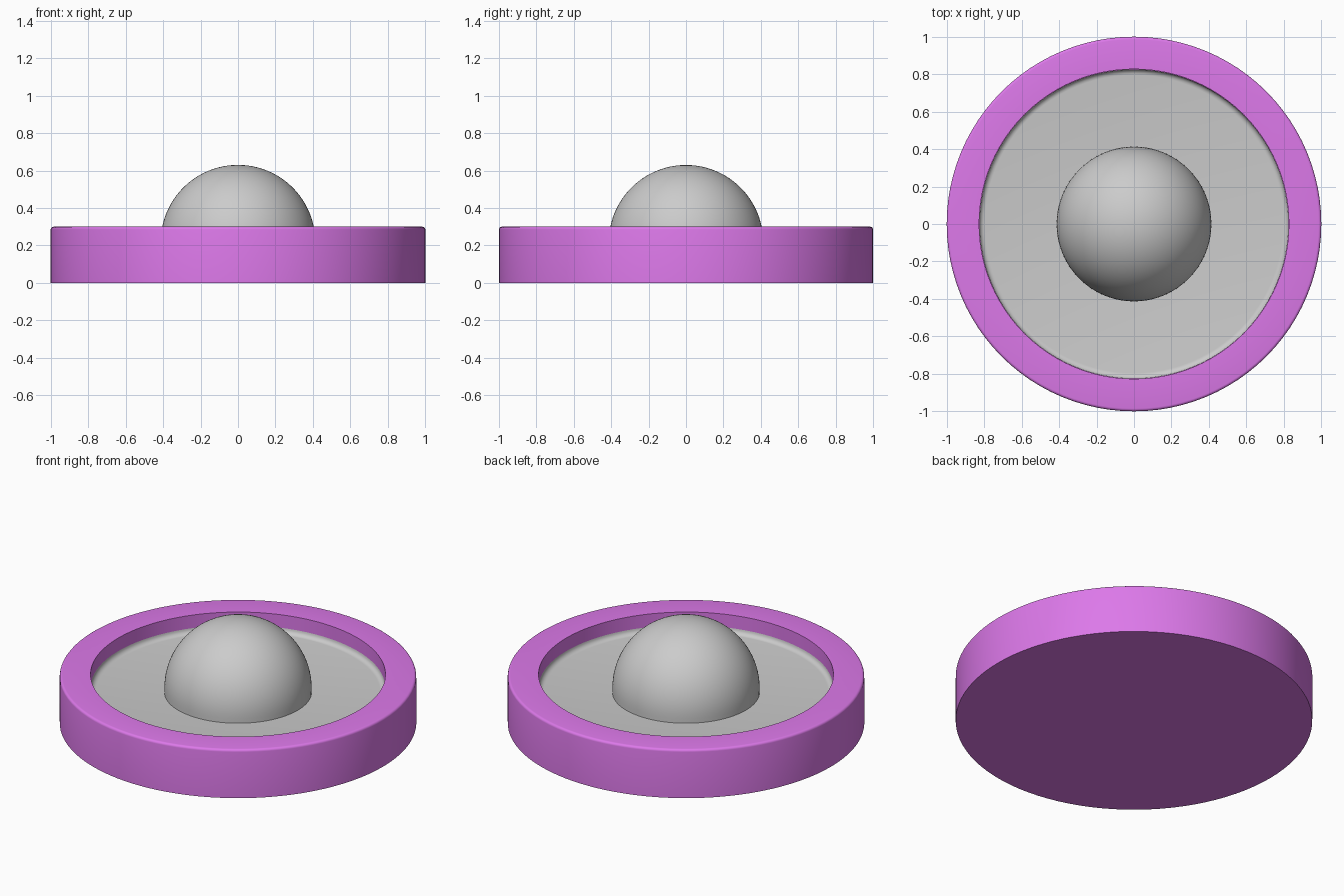
import bpy, bmesh, math

if "Cube" in bpy.data.objects:
    bpy.data.objects.remove(bpy.data.objects["Cube"])

SEGMENTS = 96


def lathe(name, profile, color=None):
    """Spin an (r, z) profile around the z axis."""
    bm = bmesh.new()
    verts = [bm.verts.new((r, 0, z)) for r, z in profile]
    edges = [bm.edges.new(pair) for pair in zip(verts, verts[1:])]
    bmesh.ops.spin(bm, geom=verts + edges, cent=(0, 0, 0), axis=(0, 0, 1),
                   angle=math.tau, steps=SEGMENTS)
    bmesh.ops.remove_doubles(bm, verts=bm.verts, dist=1e-5)
    bmesh.ops.recalc_face_normals(bm, faces=bm.faces)
    mesh = bpy.data.meshes.new(name)
    bm.to_mesh(mesh)
    bm.free()
    obj = bpy.data.objects.new(name, mesh)
    bpy.context.collection.objects.link(obj)
    if color:
        mat = bpy.data.materials.new(name + "_paint")
        mat.diffuse_color = color
        mat.use_nodes = True
        mat.node_tree.nodes["Principled BSDF"].inputs["Base Color"].default_value = mat.diffuse_color
        mesh.materials.append(mat)
    bpy.ops.object.select_all(action='DESELECT')
    obj.select_set(True)
    bpy.context.view_layer.objects.active = obj
    bpy.ops.object.shade_smooth_by_angle(angle=math.radians(35))
    return obj


def arc(cr, cz, radius, start, end, steps):
    """Points of a circular arc in the (r, z) plane, angles in degrees."""
    angles = [math.radians(start + (end - start) * i / steps) for i in range(steps + 1)]
    return [(cr + radius * math.cos(a), cz + radius * math.sin(a)) for a in angles]


# Round base with a raised rim, softened along its outer top edge
lathe("base", [(0, 0), (1, 0)] + arc(0.985, 0.285, 0.015, 0, 90, 4)
      + [(0.827, 0.3), (0.827, 0.17), (0, 0.17)], (0.72, 0.19, 0.82, 1))

# Grey dish floor, curving up where it meets the rim
lathe("dish_floor", [(0, 0.172), (0.826, 0.172)] + arc(0.796, 0.22, 0.03, 0, -90, 5)
      + [(0, 0.19)])

# Central dome with a short straight skirt
dome = [(0, 0.18), (0.413, 0.18)] + arc(0, 0.217, 0.413, 0, 90, 24)
dome[-1] = (0, 0.63)
lathe("dome", dome)
